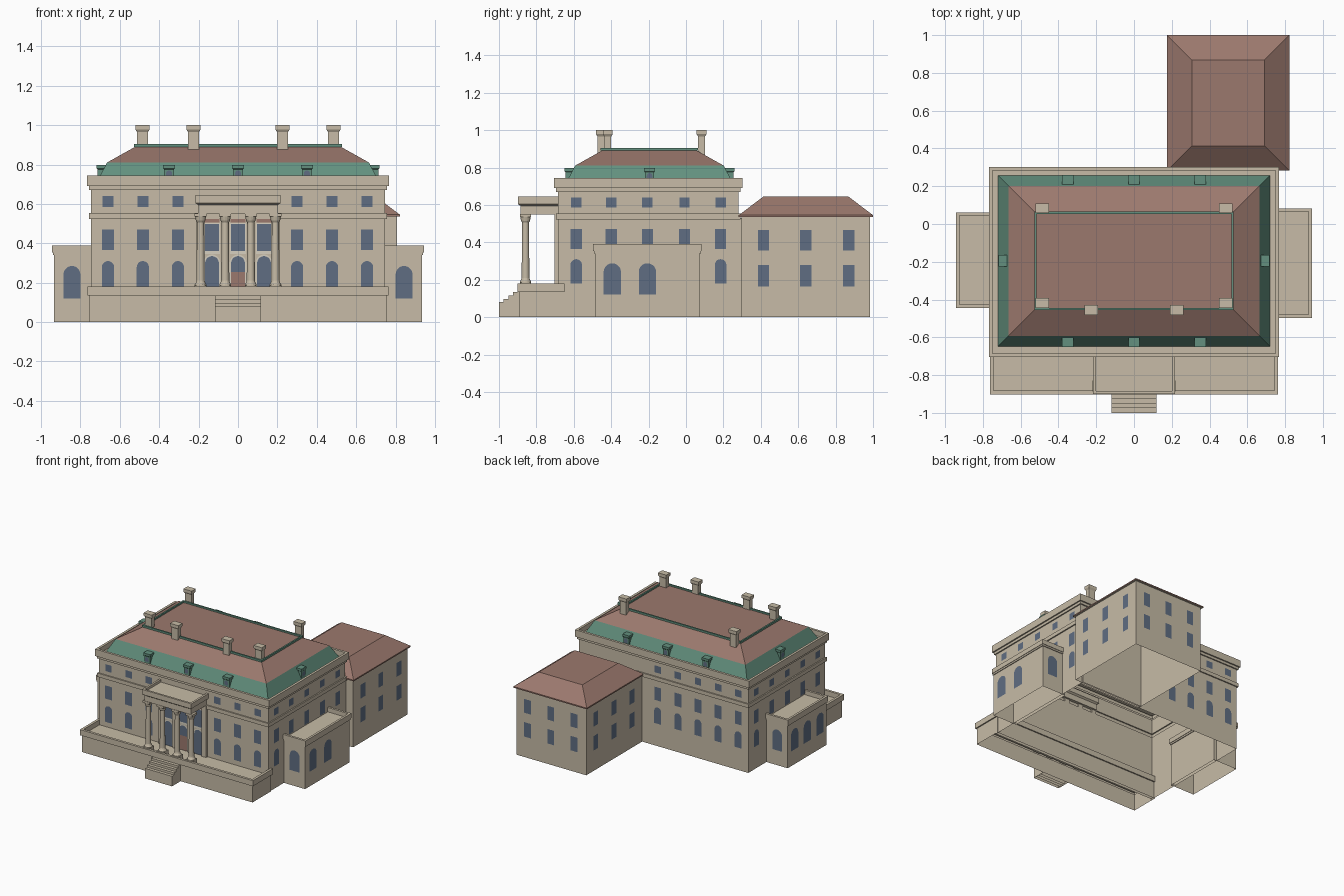
import bpy, bmesh, math
from mathutils import Vector

cube = bpy.data.objects.get("Cube")
if cube:
    bpy.data.objects.remove(cube, do_unlink=True)


def material(name, rgb):
    m = bpy.data.materials.new(name)
    m.use_nodes = True
    m.diffuse_color = (*rgb, 1)
    m.node_tree.nodes["Principled BSDF"].inputs["Base Color"].default_value = (*rgb, 1)
    return m


STONE, TILE, COPPER, GLASS, TRIM = range(5)
MATS = [material("stone", (0.57, 0.50, 0.385)),
        material("roof_tile", (0.33, 0.19, 0.155)),
        material("green_copper", (0.125, 0.28, 0.21)),
        material("window_glass", (0.115, 0.155, 0.225)),
        material("pale_trim", (0.68, 0.63, 0.53))]


def finish(name, bm):
    me = bpy.data.meshes.new(name)
    bm.to_mesh(me)
    bm.free()
    for m in MATS:
        me.materials.append(m)
    ob = bpy.data.objects.new(name, me)
    bpy.context.collection.objects.link(ob)
    return ob


def loft(name, rect, profile, mat=STONE, cap=None, bottom=False):
    """Rectangle swept up a profile of (outward offset, height, optional colour)."""
    x0, x1, y0, y1 = rect
    bm = bmesh.new()
    prev = None
    for d, z, *colour in profile:
        ring = [bm.verts.new(p) for p in ((x0 - d, y0 - d, z), (x1 + d, y0 - d, z),
                                          (x1 + d, y1 + d, z), (x0 - d, y1 + d, z))]
        if prev:
            for i in range(4):
                j = (i + 1) % 4
                f = bm.faces.new((prev[i], prev[j], ring[j], ring[i]))
                f.material_index = colour[0] if colour else mat
        elif bottom:
            bm.faces.new(ring[::-1]).material_index = mat
        prev = ring
    bm.faces.new(prev).material_index = mat if cap is None else cap
    return finish(name, bm)


def block(name, x0, x1, y0, y1, z0, z1, mat=STONE, bottom=True):
    return loft(name, (x0, x1, y0, y1), [(0, z0), (0, z1)], mat, bottom=bottom)


def panels(name, side, wall, centres, z0, z1, w, arch=False, mat=GLASS, lift=0.004):
    """Thin flat plates on a wall; side is front, back, left or right of the image axes."""
    normal = {"front": (0, -1, 0), "back": (0, 1, 0), "plus": (1, 0, 0), "minus": (-1, 0, 0)}[side]
    n = Vector(normal)
    bm = bmesh.new()
    r = w / 2
    for c in centres:
        pts = [(c - r, z0), (c + r, z0)]
        if arch:
            pts += [(c + r * math.cos(math.pi * i / 10), z1 - r + r * math.sin(math.pi * i / 10))
                    for i in range(11)]
        else:
            pts += [(c + r, z1), (c - r, z1)]
        out = wall + (lift if sum(normal) > 0 else -lift)
        f = bm.faces.new([bm.verts.new((out, u, z) if n.x else (u, out, z)) for u, z in pts])
        f.normal_update()
        if f.normal.dot(n) < 0:
            f.normal_flip()
        f.material_index = mat
    return finish(name, bm)


def lathe(name, x, y, profile, sides=16):
    bm = bmesh.new()
    rings = [[bm.verts.new((x + r * math.cos(math.tau * i / sides),
                            y + r * math.sin(math.tau * i / sides), z)) for i in range(sides)]
             for r, z in profile]
    for a, b in zip(rings, rings[1:]):
        for i in range(sides):
            j = (i + 1) % sides
            bm.faces.new((a[i], a[j], b[j], b[i])).smooth = abs(a[0].co.z - b[0].co.z) > 0.1
    return finish(name, bm)


# Main block with string course, cornice and roof gutter
X, FRONT, BACK = 0.746, -0.684, 0.281
loft("main_walls", (-X, X, FRONT, BACK),
     [(0, 0), (0, .523), (.01, .523), (.01, .553), (0, .553), (0, .67), (.01, .67), (.01, .69),
      (.021, .69), (.021, .745), (.002, .745), (.002, .705)])

# Two-pitch roof with a copper kerb around the flat top
loft("main_roof", (-.72, .72, -.648, .257),
     [(0, .705), (-.055, .81, COPPER), (-.198, .89, TILE), (-.192, .89, COPPER),
      (-.192, .905, COPPER), (-.204, .905, COPPER), (-.204, .893, COPPER)], cap=TILE)

# Main windows: square attic, tall middle and arched lower rows
columns = [-.66, -.483, -.305, .3, .477, .655]
rows = (("attic", .585, .64, .056, False), ("middle", .365, .47, .06, False),
        ("lower", .18, .31, .062, True))
walls = (("front", FRONT, columns), ("back", BACK, [-.66, -.483, -.305, -.128, .05]),
         ("plus", X, [-.587, -.4, -.206, -.008, .185]), ("minus", -X, [-.587, -.4, -.206, -.008, .185]))
for row, z0, z1, w, arch in rows:
    for side, wall, centres in walls:
        panels(f"{row}_windows_{side}", side, wall, centres, z0, z1, w, arch)

# Dormers
DORMER = [(0, .70), (0, .775), (.005, .78), (.005, .798)]
for name, y, side, face in (("front", -.625, "front", -.645), ("back", .234, "back", .254)):
    for x in (-.35, 0, .35):
        loft(f"dormer_{name}", (x - .025, x + .025, y - .02, y + .02), DORMER, COPPER)
    panels(f"dormer_glass_{name}", side, face, (-.35, 0, .35), .735, .77, .03, True)
for s, side in ((1, "plus"), (-1, "minus")):
    x = s * .693
    loft(f"dormer_{side}", (x - .02, x + .02, -.22, -.17), DORMER, COPPER)
    panels(f"dormer_glass_{side}", side, s * .713, (-.195,), .735, .77, .03, True)

# Chimneys
for s in (-1, 1):
    for cx, cy, base in ((.485, .083, .85), (.485, -.418, .85), (.226, -.455, .87)):
        loft("chimney", (s * cx - .028, s * cx + .028, cy - .018, cy + .018),
             [(0, base), (0, .965), (.008, .978), (.008, 1)])

# Front terrace with parapet, and steps
loft("terrace", (-.753, .753, -.892, -.66),
     [(0, 0), (0, .135), (.01, .135), (.01, .18), (-.01, .18), (-.01, .14)])
for i in range(4):
    block(f"step_{i}", -.118, .118, -1 + .025 * i, -.89, 0, .08 + .018 * i, bottom=False)

# Portico: columns, wall pilasters and entablature
COLUMN = [(.03, .14), (.03, .19), (.024, .2), (.021, .21), (.018, .505),
          (.024, .515), (.028, .535), (.028, .552)]
for x in (-.19, -.065, .065, .19):
    lathe("column", x, -.858, COLUMN)
    block("column_plinth", x - .03, x + .03, -.888, -.828, .14, .185)
    block("column_abacus", x - .03, x + .03, -.888, -.828, .535, .552)
    block("pilaster", x - .02, x + .02, FRONT - .018, FRONT, .14, .552)
loft("portico_entablature", (-.203, .203, -.885, -.67),
     [(0, .55), (0, .595), (.014, .605), (.014, .645), (-.002, .645), (-.002, .625)], bottom=True)

# Portico wall: framed windows, arches and the door
BAYS = (-.132, 0, .132)
panels("portico_head_panels", "front", FRONT, BAYS, .505, .523, .075, mat=TILE)
panels("portico_frames", "front", FRONT, BAYS, .345, .503, .083, mat=TRIM, lift=.003)
panels("portico_windows", "front", FRONT, BAYS, .36, .497, .07, lift=.006)
panels("portico_arch_frames", "front", FRONT, BAYS, .14, .343, .085, True, TRIM, .003)
panels("portico_arches", "front", FRONT, BAYS, .14, .335, .07, True, lift=.006)
panels("front_door", "front", FRONT, (0,), .14, .255, .07, mat=TILE, lift=.009)

# Low side wings with parapets and arched windows
for s, side, y0, y1, bays in ((1, "plus", -.487, .073, (-.394, -.206)),
                              (-1, "minus", -.435, .052, (-.35, -.19, -.03))):
    a, b = sorted((s * .72, s * .933))
    loft(f"side_wing_{side}", (a, b, y0, y1),
         [(0, 0), (0, .34), (.006, .34), (.006, .353), (.01, .353), (.01, .39),
          (-.008, .39), (-.008, .355)])
    panels(f"wing_windows_{side}", side, s * .933, bays, .12, .288, .093, True)
    for end, y in (("front", y0), ("back", y1)):
        panels(f"wing_window_{side}_{end}", end, y, (s * .843,), .12, .285, .086, True)

# Rear wing with hipped roof
RX0, RX1, RY0, RY1 = .19, .807, .297, .985
loft("rear_wing", (RX0, RX1, RY0, RY1),
     [(0, 0), (0, .535), (.015, .535), (.015, .545, TILE), (-.117, .645, TILE)], cap=TILE)
block("rear_wing_link", RX0, X, BACK - .01, RY0 + .01, 0, .53, bottom=False)
for z0, z1 in ((.165, .28), (.355, .465)):
    for side, wall, centres in (("plus", RX1, (.415, .64, .87)), ("minus", RX0, (.415, .64, .87)),
                                ("back", RY1, (.295, .5, .705))):
        panels(f"rear_wing_windows_{side}", side, wall, centres, z0, z1, .06)
